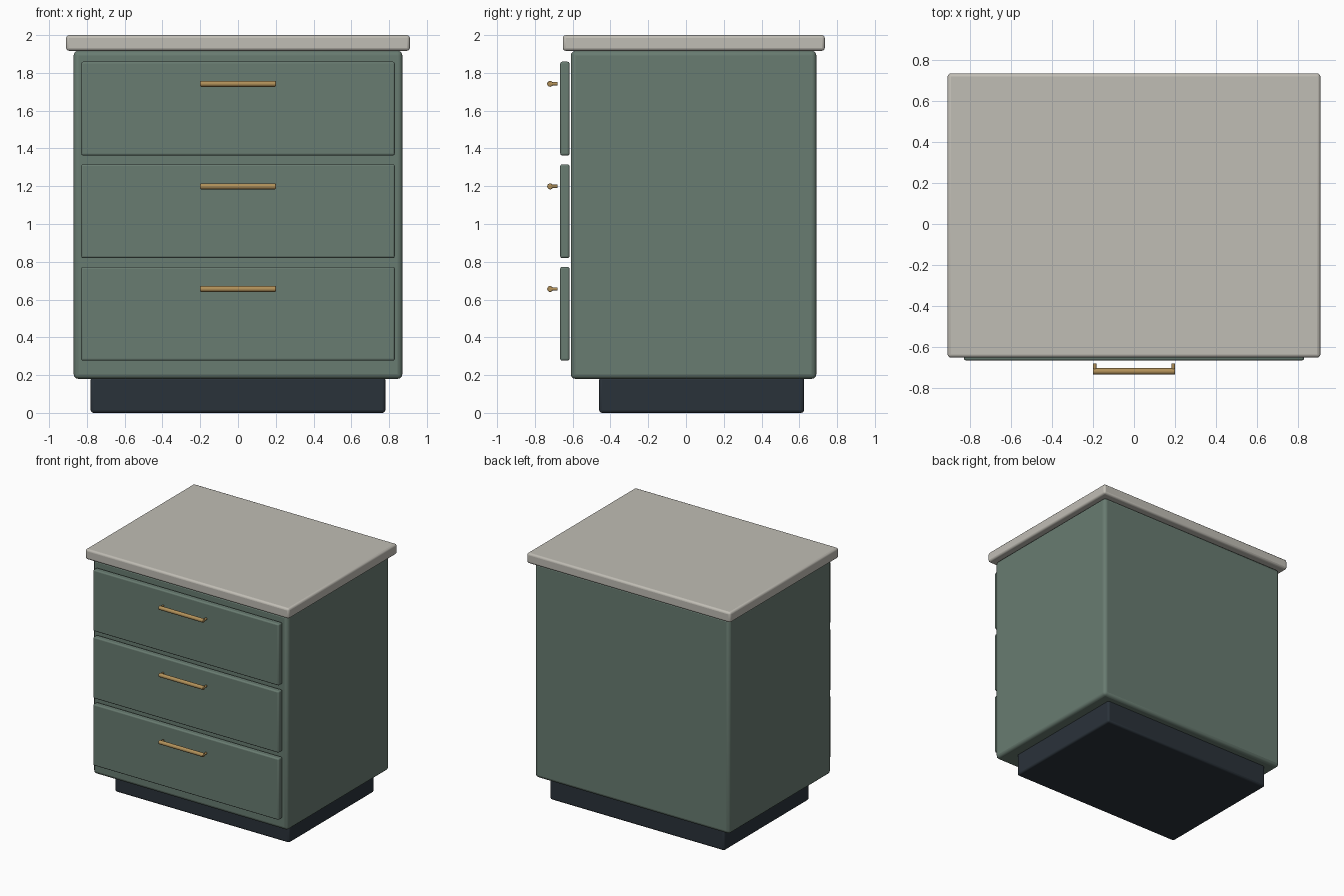
import bpy
from math import radians, pi

if "Cube" in bpy.data.objects:
    bpy.data.objects.remove(bpy.data.objects["Cube"])


def material(name, rgb):
    m = bpy.data.materials.new(name)
    m.diffuse_color = (*rgb, 1)
    m.use_nodes = True
    m.node_tree.nodes["Principled BSDF"].inputs["Base Color"].default_value = m.diffuse_color
    return m


green = material("sage_paint", (0.14, 0.20, 0.165))
stone = material("pale_stone", (0.53, 0.51, 0.46))
dark = material("dark_base", (0.023, 0.032, 0.042))
brass = material("brass", (0.44, 0.28, 0.10))


def finish(obj, name, mat, bevel, segments=3):
    obj.name = name
    obj.data.materials.append(mat)
    bpy.ops.object.transform_apply(location=False, rotation=True, scale=True)
    mod = obj.modifiers.new("soft_edges", 'BEVEL')
    mod.width = bevel
    mod.segments = segments
    mod.limit_method = 'ANGLE'
    mod.angle_limit = radians(40)
    bpy.ops.object.shade_smooth_by_angle(angle=radians(35))
    return obj


def box(name, x, y, z, mat, bevel):
    """Bevelled box from (min, max) ranges on each axis."""
    ranges = (x, y, z)
    bpy.ops.mesh.primitive_cube_add(size=1, location=[(a + b) / 2 for a, b in ranges])
    obj = bpy.context.object
    obj.scale = [b - a for a, b in ranges]
    return finish(obj, name, mat, bevel)


def rod(name, loc, radius, length, rotation, mat, bevel):
    bpy.ops.mesh.primitive_cylinder_add(vertices=24, radius=radius, depth=length,
                                        location=loc, rotation=rotation)
    return finish(bpy.context.object, name, mat, bevel, 2)


# Plinth, carcass and worktop
box("plinth", (-0.78, 0.78), (-0.46, 0.625), (0, 0.19), dark, 0.015)
box("cabinet_body", (-0.87, 0.87), (-0.61, 0.69), (0.18, 1.917), green, 0.025)
box("worktop", (-0.91, 0.91), (-0.652, 0.735), (1.917, 2.0), stone, 0.016)

# Three drawers, each with a bar handle on two short posts
for i, level in enumerate(("lower", "middle", "upper")):
    z0 = 0.277 + i * 0.543
    box(f"{level}_drawer_front", (-0.83, 0.83), (-0.666, -0.617), (z0, z0 + 0.496), green, 0.01)
    hz = z0 + 0.379
    rod(f"{level}_handle_bar", (0, -0.7195, hz), 0.0155, 0.40, (0, pi / 2, 0), brass, 0.004)
    for side, sx in (("left", -1), ("right", 1)):
        rod(f"{level}_handle_post_{side}", (sx * 0.192, -0.70, hz), 0.009, 0.04,
            (pi / 2, 0, 0), brass, 0.001)
